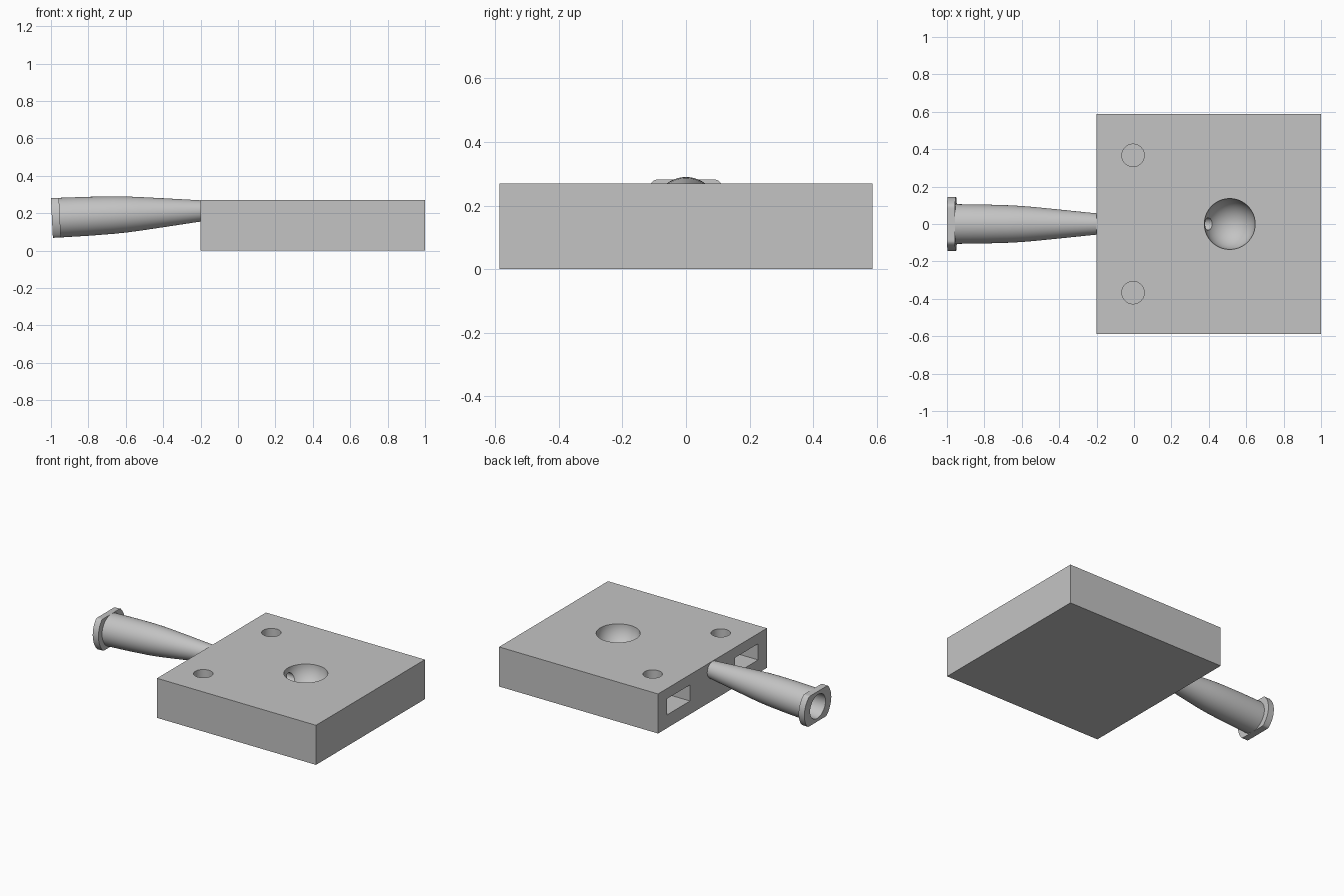
import bpy
import bmesh
import math
from mathutils import Matrix, Vector

cube = bpy.data.objects.get("Cube")
if cube:
    bpy.data.objects.remove(cube, do_unlink=True)

grey = bpy.data.materials.new("light grey")
grey.use_nodes = True
grey.diffuse_color = (0.55, 0.55, 0.55, 1)
grey.node_tree.nodes["Principled BSDF"].inputs["Base Color"].default_value = (0.55, 0.55, 0.55, 1)


def make_object(name, bm):
    bmesh.ops.recalc_face_normals(bm, faces=bm.faces)
    mesh = bpy.data.meshes.new(name)
    bm.to_mesh(mesh)
    bm.free()
    mesh.materials.append(grey)
    obj = bpy.data.objects.new(name, mesh)
    bpy.context.collection.objects.link(obj)
    return obj


def box(name, low, high):
    low, high = Vector(low), Vector(high)
    bm = bmesh.new()
    bmesh.ops.create_cube(bm, size=1, matrix=Matrix.Translation((low + high) / 2)
                          @ Matrix.Diagonal((high - low).to_4d()))
    return make_object(name, bm)


def cylinder(name, radius, length, matrix):
    bm = bmesh.new()
    bmesh.ops.create_cone(bm, cap_ends=True, segments=48, radius1=radius,
                          radius2=radius, depth=length, matrix=matrix)
    return make_object(name, bm)


def select_only(obj):
    bpy.ops.object.select_all(action='DESELECT')
    obj.select_set(True)
    bpy.context.view_layer.objects.active = obj


def cut(target, cutter):
    cutter.hide_render = True
    mod = target.modifiers.new("cut", 'BOOLEAN')
    mod.operation, mod.solver, mod.object = 'DIFFERENCE', 'EXACT', cutter
    select_only(target)
    bpy.ops.object.modifier_apply(modifier=mod.name)
    bpy.data.objects.remove(cutter, do_unlink=True)


# Square body block
TOP = 0.27
body = box("body_block", (-0.2, -0.587, 0), (1, 0.587, TOP))

# Hemispherical bowl in the top
bm = bmesh.new()
bmesh.ops.create_uvsphere(bm, u_segments=64, v_segments=32, radius=0.136,
                          matrix=Matrix.Translation((0.512, 0, TOP)))
cut(body, make_object("bowl_cutter", bm))

# Narrow channel from the mouthpiece to the bowl
cut(body, cylinder("channel_cutter", 0.033, 0.75,
                   Matrix.Translation((0.1, 0, 0.205)) @ Matrix.Rotation(math.pi / 2, 4, 'Y')))

# Side slots, each meeting a round hole in the top
for side in (-1, 1):
    y = side * 0.367
    cut(body, box("slot_cutter", (-0.3, y - 0.125, 0.09), (0.06, y + 0.125, 0.2)))
    cut(body, cylinder("hole_cutter", 0.06, 0.25, Matrix.Translation((-0.005, y, 0.275))))

# Hollow tapered mouthpiece: closed profile of (distance along axis, radius)
profile = [(0.803, 0.033), (0, 0.083), (0, 0.145), (0.043, 0.145), (0.043, 0.106),
           (0.2, 0.104), (0.33, 0.1), (0.4, 0.096), (0.47, 0.09), (0.6, 0.077), (0.803, 0.056)]
bm = bmesh.new()
SEGMENTS = 72
rings = []
for i in range(SEGMENTS):
    a = math.tau * i / SEGMENTS
    # The flange is trimmed flat above and below
    rings.append([bm.verts.new((s, r * math.cos(a), max(-0.106, min(0.106, r * math.sin(a)))))
                  for s, r in profile])
for i, ring in enumerate(rings):
    following = rings[(i + 1) % SEGMENTS]
    for j in range(len(profile)):
        k = (j + 1) % len(profile)
        bm.faces.new((ring[j], ring[k], following[k], following[j]))
bm.transform(Matrix.Translation((-0.995, 0, 0.174)) @ Matrix.Rotation(-0.048, 4, 'Y'))
mouthpiece = make_object("mouthpiece", bm)

for obj in (body, mouthpiece):
    select_only(obj)
    bpy.ops.object.shade_smooth_by_angle(angle=math.radians(30))
